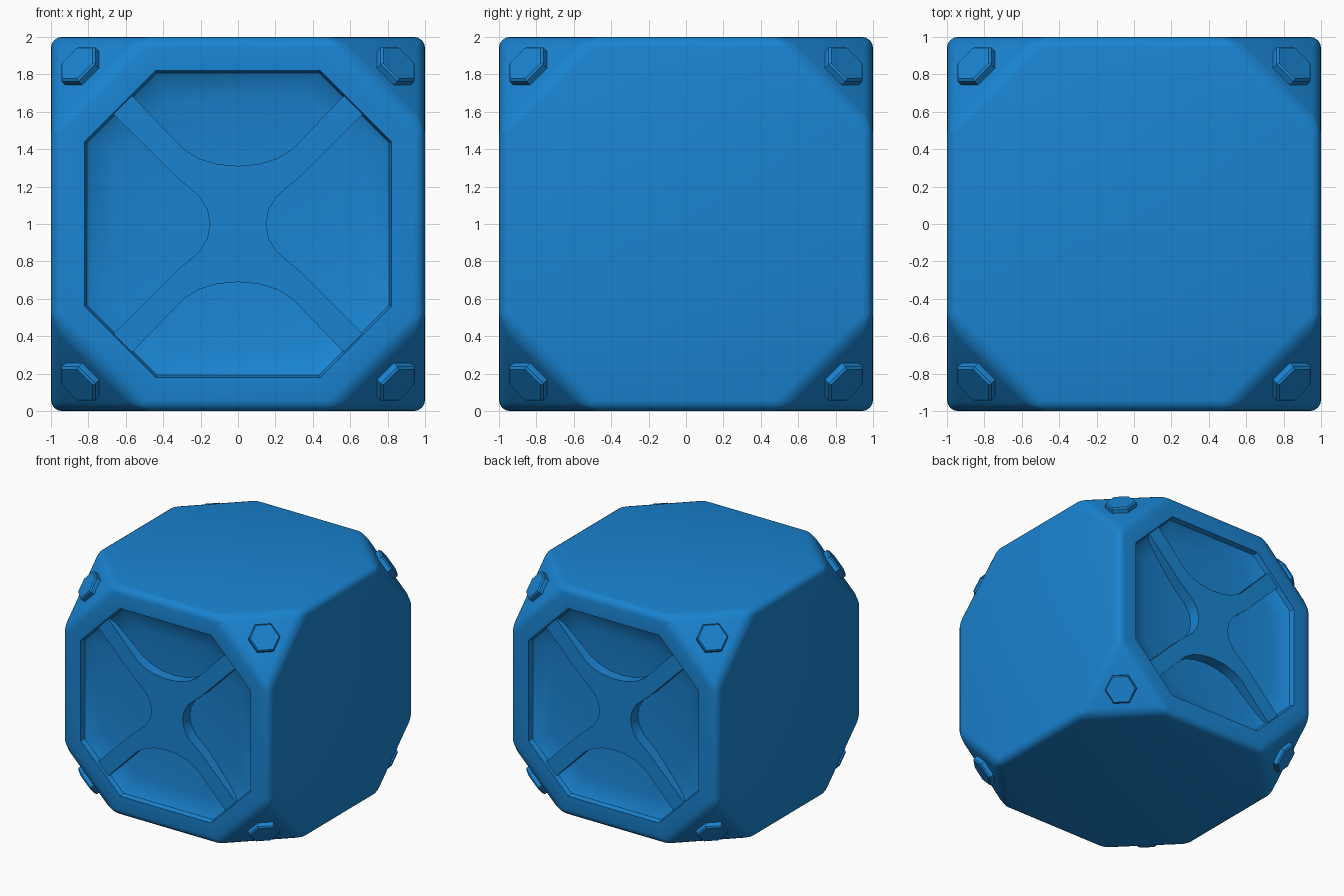
import bpy, bmesh, math
from itertools import product
from mathutils import Vector

if "Cube" in bpy.data.objects:
    bpy.data.objects.remove(bpy.data.objects["Cube"])

MAT = bpy.data.materials.new("blue")
MAT.diffuse_color = (0.01, 0.23, 0.64, 1)
MAT.use_nodes = True
MAT.node_tree.nodes["Principled BSDF"].inputs["Base Color"].default_value = MAT.diffuse_color
CUT = 0.5  # length cut from each cube edge at the corners


def finish(bm, name, angle=30):
    """Turn a bmesh centred on the cube middle into an object standing on z=0."""
    bmesh.ops.recalc_face_normals(bm, faces=bm.faces[:])
    bmesh.ops.translate(bm, verts=bm.verts[:], vec=(0, 0, 1))
    me = bpy.data.meshes.new(name)
    bm.to_mesh(me)
    bm.free()
    me.materials.append(MAT)
    ob = bpy.data.objects.new(name, me)
    bpy.context.collection.objects.link(ob)
    smooth(ob, angle)
    return ob


def smooth(ob, angle):
    bpy.ops.object.select_all(action='DESELECT')
    ob.select_set(True)
    bpy.context.view_layer.objects.active = ob
    bpy.ops.object.shade_smooth_by_angle(angle=math.radians(angle))


def loft(bm, rings):
    """Closed solid through a series of equal-length rings."""
    vs = [[bm.verts.new(p) for p in r] for r in rings]
    n = len(vs[0])
    for a, b in zip(vs, vs[1:]):
        for i in range(n):
            j = (i + 1) % n
            bm.faces.new((a[i], a[j], b[j], b[i]))
    bm.faces.new(vs[0])
    return bm.faces.new(vs[-1])


def octagon(scale, y):
    a, b = 0.82, 0.44
    pts = [(a, -b), (a, b), (b, a), (-b, a), (-a, b), (-a, -b), (-b, -a), (b, -a)]
    return [(x * scale, y, z * scale) for x, z in pts]


# Body: cube with cut-off corners and rounded edges
bm = bmesh.new()
for s in product((-1, 1), repeat=3):
    for axis in range(3):
        p = Vector(s)
        p[axis] *= 1 - CUT
        bm.verts.new(p)
bmesh.ops.convex_hull(bm, input=bm.verts[:])
bmesh.ops.dissolve_limit(bm, angle_limit=0.02, verts=bm.verts[:], edges=bm.edges[:])
bmesh.ops.bevel(bm, geom=bm.edges[:], offset=0.06, segments=4, profile=0.5,
                affect='EDGES', clamp_overlap=True)
body = finish(bm, "body")

# Dished octagonal recess, front and back
bm = bmesh.new()
dish = [(1.0, 1.1), (1.0, 0.995), (0.985, 0.96), (0.94, 0.935),
        (0.8, 0.915), (0.6, 0.895), (0.4, 0.885), (0.2, 0.88)]
for side in (-1, 1):
    loft(bm, [octagon(s, side * y) for s, y in dish])
cutter = finish(bm, "recess_cutter")
cutter.hide_render = True
mod = body.modifiers.new("recess", 'BOOLEAN')
mod.operation = 'DIFFERENCE'
mod.solver = 'EXACT'
mod.object = cutter
smooth(body, 30)
bpy.ops.object.modifier_apply(modifier=mod.name)
bpy.data.objects.remove(cutter)
smooth(body, 30)

# Cross brace inside each recess: one quarter outline mirrored to four
q = [(0.15, 0), (0.165, 0.08), (0.21, 0.15), (0.34, 0.26), (0.67, 0.59),
     (0.57, 0.69), (0.29, 0.40), (0.21, 0.35), (0.11, 0.32), (0, 0.31)]
outline = (q[:-1] + [(-x, z) for x, z in q[:0:-1]]
           + [(-x, -z) for x, z in q[:-1]] + [(x, -z) for x, z in q[:0:-1]])
for side, label in ((-1, "front"), (1, "back")):
    bm = bmesh.new()
    loft(bm, [[(x, side * y, z) for x, z in outline] for y in (0.85, 0.98)])
    finish(bm, label + "_cross_brace")

# Hexagonal studs on the eight corner facets
hexa = [(1, -1, 0), (1, 0, -1), (0, 1, -1), (-1, 1, 0), (-1, 0, 1), (0, -1, 1)]
for i, s in enumerate(product((-1, 1), repeat=3)):
    bm = bmesh.new()
    rings = [[tuple(s[k] * (c + r * h[k]) for k in range(3)) for h in hexa]
             for c, r in ((0.80, 0.09), (0.853, 0.09), (0.86, 0.082))]
    loft(bm, rings)
    finish(bm, f"corner_stud_{i + 1}")
